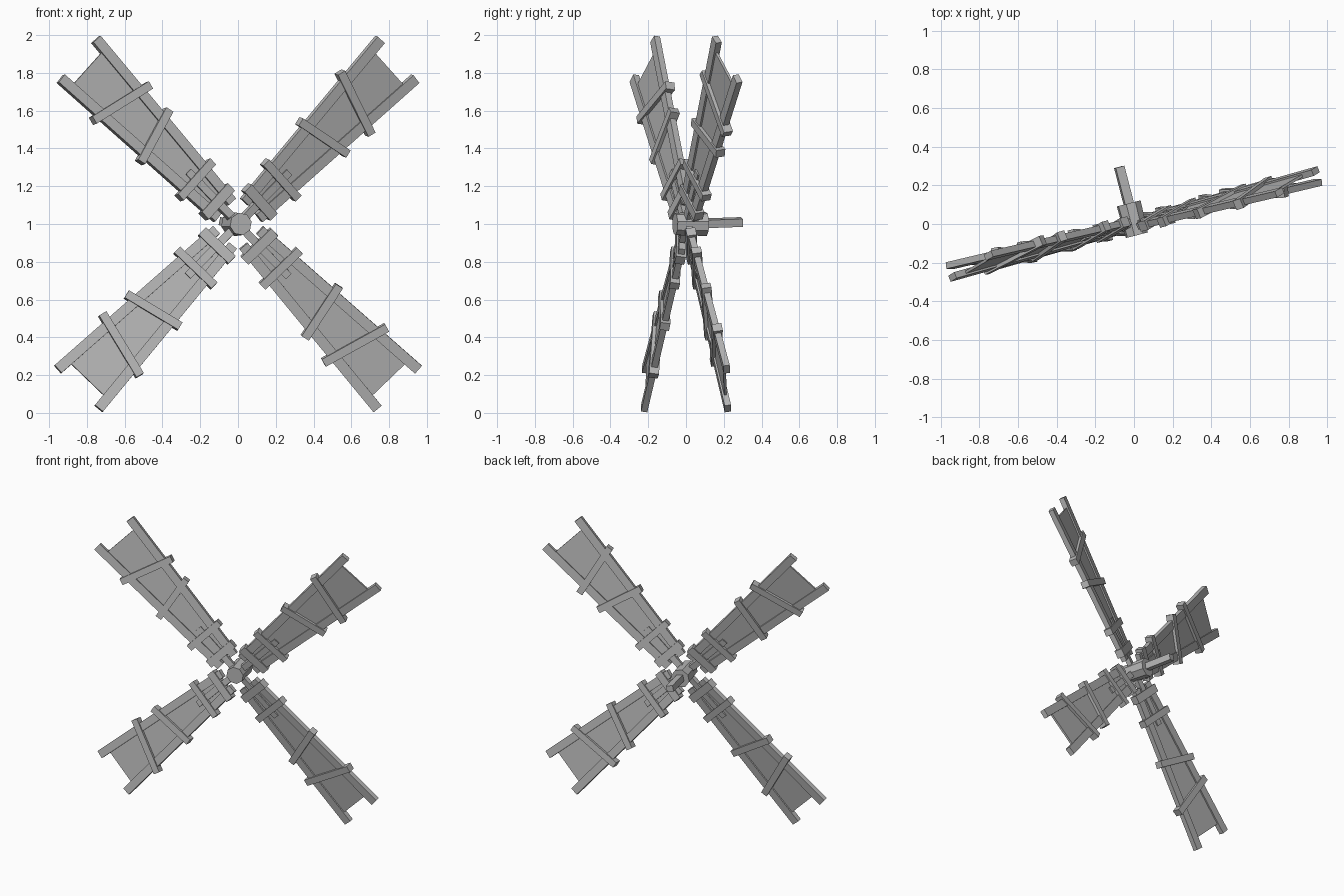
import bpy
import bmesh
from math import radians, atan2, pi
from mathutils import Matrix, Vector

cube = bpy.data.objects.get("Cube")
if cube:
    bpy.data.objects.remove(cube)

grey = bpy.data.materials.new("weathered_grey")
grey.use_nodes = True
colour = (0.47, 0.47, 0.47, 1)
grey.diffuse_color = colour
grey.node_tree.nodes["Principled BSDF"].inputs["Base Color"].default_value = colour

# Rotor frame: x across the rotor, y back along the axle, z up
ROTOR = Matrix.Translation((0, 0, 1)) @ Matrix.Rotation(radians(14.5), 4, 'Z')


def finish(name, bm, matrix):
    bmesh.ops.recalc_face_normals(bm, faces=bm.faces)
    mesh = bpy.data.meshes.new(name)
    bm.to_mesh(mesh)
    bm.free()
    mesh.materials.append(grey)
    obj = bpy.data.objects.new(name, mesh)
    obj.matrix_world = matrix
    bpy.context.collection.objects.link(obj)


def beam(name, frame, start, end, width, depth, back=0):
    """Squared timber between two (radius, sideways) points of a sail."""
    a, b = Vector(start), Vector(end)
    d, mid = b - a, (a + b) / 2
    place = (Matrix.Translation((mid.x, back, mid.y))
             @ Matrix.Rotation(-atan2(d.y, d.x), 4, 'Y'))
    bm = bmesh.new()
    bmesh.ops.create_cube(bm, size=1)
    bmesh.ops.scale(bm, vec=(d.length, depth, width), verts=bm.verts)
    finish(name, bm, frame @ place)


def panel(name, frame, outline, depth):
    """Thin tapered board, extruded from its outline."""
    bm = bmesh.new()
    face = bm.faces.new([bm.verts.new((r, -depth / 2, s)) for r, s in outline])
    made = bmesh.ops.extrude_face_region(bm, geom=[face])["geom"]
    bmesh.ops.translate(bm, vec=(0, depth, 0),
                        verts=[v for v in made if isinstance(v, bmesh.types.BMVert)])
    finish(name, bm, frame)


# Four pitched sails
crossbars = {
    "inner_crossbar": ((0.165, 0.11), (0.165, -0.11), 0.055),
    "second_crossbar": ((0.33, 0.137), (0.33, -0.137), 0.045),
    "lower_diagonal": ((0.615, 0.157), (0.69, -0.165), 0.045),
    "upper_diagonal": ((0.955, 0.185), (0.855, -0.185), 0.045),
}
for i in range(4):
    sail = (ROTOR @ Matrix.Rotation(radians(45) + i * pi / 2, 4, 'Y')
            @ Matrix.Rotation(radians(11.5), 4, 'X'))
    n = i + 1
    beam(f"spar_{n}", sail, (0.03, 0), (0.39, 0), 0.042, 0.032)
    panel(f"sail_board_{n}", sail,
          [(0.17, 0.065), (1.165, 0.148), (1.165, -0.148), (0.17, -0.065)], 0.014)
    for side in (1, -1):
        beam(f"side_rail_{n}_{'a' if side > 0 else 'b'}", sail,
             (0.105, 0.06 * side), (1.235, 0.15 * side), 0.055, 0.034)
    for name, (start, end, width) in crossbars.items():
        beam(f"{name}_{n}", sail, start, end, width, 0.052)

# Octagonal hub
bm = bmesh.new()
bmesh.ops.create_cone(bm, cap_ends=True, segments=8, radius1=0.065, radius2=0.06, depth=0.17)
finish("hub", bm, ROTOR @ Matrix.Translation((0, 0.025, 0)) @ Matrix.Rotation(pi / 2, 4, 'X')
       @ Matrix.Rotation(radians(12), 4, 'Z'))

# Square axle, rising slightly to the back
bm = bmesh.new()
bmesh.ops.create_cube(bm, size=1)
bmesh.ops.scale(bm, vec=(0.047, 0.26, 0.043), verts=bm.verts)
finish("axle", bm, ROTOR @ Matrix.Rotation(radians(2), 4, 'X')
       @ Matrix.Translation((0, 0.175, 0)) @ Matrix.Rotation(radians(12), 4, 'Y'))
